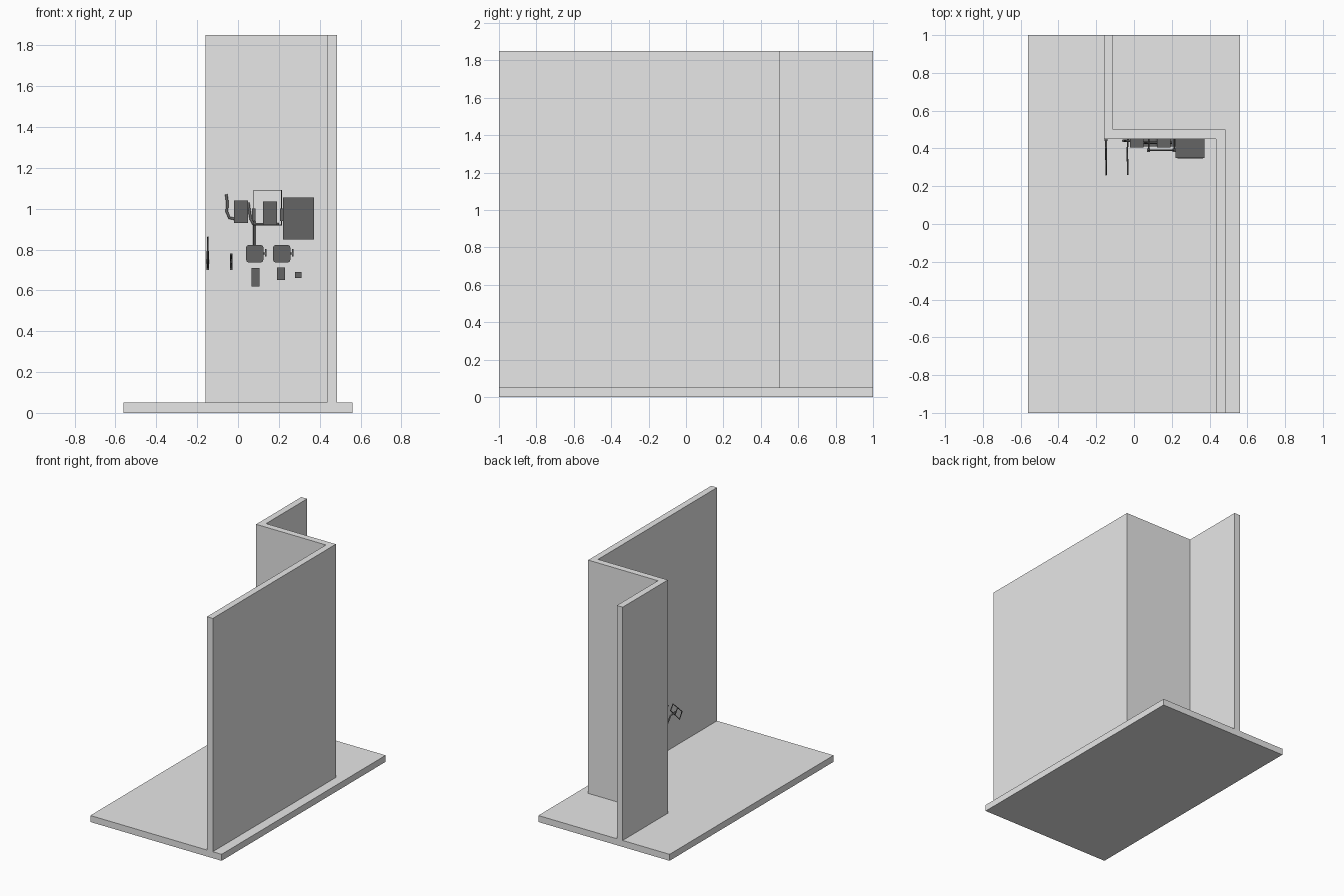
import bpy
import bmesh
from mathutils import Vector

cube = bpy.data.objects.get("Cube")
if cube:
    bpy.data.objects.remove(cube, do_unlink=True)


def material(name, value):
    mat = bpy.data.materials.new(name)
    mat.use_nodes = True
    colour = (value, value, value, 1)
    mat.diffuse_color = colour
    mat.node_tree.nodes["Principled BSDF"].inputs["Base Color"].default_value = colour
    return mat


PLASTER = material("light grey plaster", 0.8)
METAL = material("dark grey metal", 0.13)
WALL_Y = 0.45


def finish(name, bm, mat):
    bmesh.ops.recalc_face_normals(bm, faces=bm.faces)
    mesh = bpy.data.meshes.new(name)
    bm.to_mesh(mesh)
    bm.free()
    mesh.materials.append(mat)
    obj = bpy.data.objects.new(name, mesh)
    bpy.context.collection.objects.link(obj)
    return obj


def box(name, xs, ys, zs, mat=METAL, bevel=0):
    bm = bmesh.new()
    bmesh.ops.create_cube(bm, size=1)
    for v in bm.verts:
        v.co = Vector([(r[0] + r[1]) / 2 + c * (r[1] - r[0])
                       for c, r in zip(v.co, (xs, ys, zs))])
    if bevel:
        # Round only the edges that run away from the wall
        edges = [e for e in bm.edges
                 if abs(e.verts[0].co.y - e.verts[1].co.y) > 0.001]
        bmesh.ops.bevel(bm, geom=edges, offset=bevel, segments=3,
                        profile=0.5, affect='EDGES')
    return finish(name, bm, mat)


def prism(name, outline, z0, z1, mat):
    bm = bmesh.new()
    face = bm.faces.new([bm.verts.new((x, y, z0)) for x, y in outline])
    new = bmesh.ops.extrude_face_region(bm, geom=[face])["geom"]
    bmesh.ops.translate(bm, vec=(0, 0, z1 - z0),
                        verts=[g for g in new if isinstance(g, bmesh.types.BMVert)])
    return finish(name, bm, mat)


def pipe(name, points, radius, closed=False):
    curve = bpy.data.curves.new(name, 'CURVE')
    curve.dimensions = '3D'
    curve.bevel_depth = radius
    curve.bevel_resolution = 1
    curve.use_fill_caps = True
    line = curve.splines.new('POLY')
    line.points.add(len(points) - 1)
    for p, co in zip(line.points, points):
        p.co = (*co, 1)
    line.use_cyclic_u = closed
    curve.materials.append(METAL)
    obj = bpy.data.objects.new(name, curve)
    bpy.context.collection.objects.link(obj)
    return obj


# Floor slab and the stepped wall standing on it
box("floor", (-0.56, 0.56), (-1, 1), (0, 0.05), PLASTER)
prism("stepped_wall",
      [(0.435, -1), (0.485, -1), (0.485, 0.5), (-0.11, 0.5),
       (-0.11, 1), (-0.16, 1), (-0.16, 0.45), (0.435, 0.45)],
      0.05, 1.85, PLASTER)

# Large cabinet with a bottom lip
box("cabinet", (0.22, 0.373), (0.35, WALL_Y), (0.85, 1.055))
box("cabinet_lip", (0.23, 0.365), (0.347, 0.352), (0.856, 0.863))

# Meter boxes, each with a shallower lower half
for side, x0, z0, z1 in (("right", -0.02, 0.93, 1.04), ("left", 0.122, 0.92, 1.035)):
    middle = (z0 + z1) / 2
    box(side + "_meter_top", (x0, x0 + 0.07), (0.405, WALL_Y), (middle, z1))
    box(side + "_meter_base", (x0, x0 + 0.07), (0.412, WALL_Y), (z0, middle))

# Round-cornered switch boxes with side knobs
for side, x0 in (("right", 0.04), ("left", 0.172)):
    box(side + "_switch_box", (x0, x0 + 0.084), (0.41, WALL_Y), (0.737, 0.822), bevel=0.012)
    box(side + "_switch_stem", (x0 + 0.084, x0 + 0.094), (0.425, 0.435), (0.775, 0.786))
    box(side + "_switch_knob", (x0 + 0.092, x0 + 0.1), (0.42, 0.44), (0.765, 0.803))

# Row of small plates under the switches
box("tall_plate", (0.066, 0.106), (0.425, WALL_Y), (0.62, 0.71))
box("middle_plate", (0.19, 0.231), (0.43, WALL_Y), (0.65, 0.713))
box("small_plate", (0.279, 0.31), (0.435, WALL_Y), (0.66, 0.69))

# Wire conduit loop and its drop, with the bent pipe beside it
pipe("conduit_loop", [(0.077, 0.39, 0.92), (0.077, 0.39, 1.09),
                      (0.213, 0.39, 1.09), (0.213, 0.39, 0.92)], 0.0035, True)
for x in (0.077, 0.213):
    pipe("loop_standoff", [(x, 0.39, 0.97), (x, WALL_Y, 0.97)], 0.004)
    box("loop_clamp", (x - 0.008, x + 0.008), (0.382, 0.4), (0.94, 1.0))
pipe("conduit_drop", [(0.08, 0.43, 0.99), (0.08, 0.43, 0.82)], 0.006)
pipe("lower_conduit", [(0.05, 0.43, 1.03), (0.062, 0.43, 0.95),
                       (0.075, 0.43, 0.925), (0.2, 0.43, 0.925)], 0.007)
pipe("bent_pipe", [(-0.058, 0.44, 1.07), (-0.052, 0.44, 1.03), (-0.055, 0.44, 0.985),
                   (-0.042, 0.44, 0.955), (-0.015, 0.44, 0.95)], 0.007)

# Tall hinged bracket: arm from the wall carrying a tilted open frame
X = -0.148
box("tall_bracket_plate", (X - 0.007, X + 0.007), (0.44, WALL_Y), (0.70, 0.79))
pipe("tall_bracket_arm", [(X, WALL_Y, 0.72), (X, 0.40, 0.78), (X, 0.34, 0.79)], 0.006)
pipe("tall_bracket_frame", [(X, 0.40, 0.82), (X, 0.37, 0.86),
                            (X, 0.26, 0.76), (X, 0.29, 0.71)], 0.004, True)
pipe("tall_bracket_bar", [(X, 0.345, 0.765), (X, 0.315, 0.81)], 0.004)

# Short bracket: arm with a small hook
X = -0.032
box("short_bracket_plate", (X - 0.006, X + 0.006), (0.44, WALL_Y), (0.70, 0.78))
pipe("short_bracket_arm", [(X, WALL_Y, 0.71), (X - 0.004, 0.38, 0.745),
                           (X, 0.26, 0.775)], 0.004)
pipe("short_bracket_brace", [(X, WALL_Y, 0.77), (X - 0.004, 0.38, 0.745),
                             (X, 0.29, 0.71)], 0.004)
